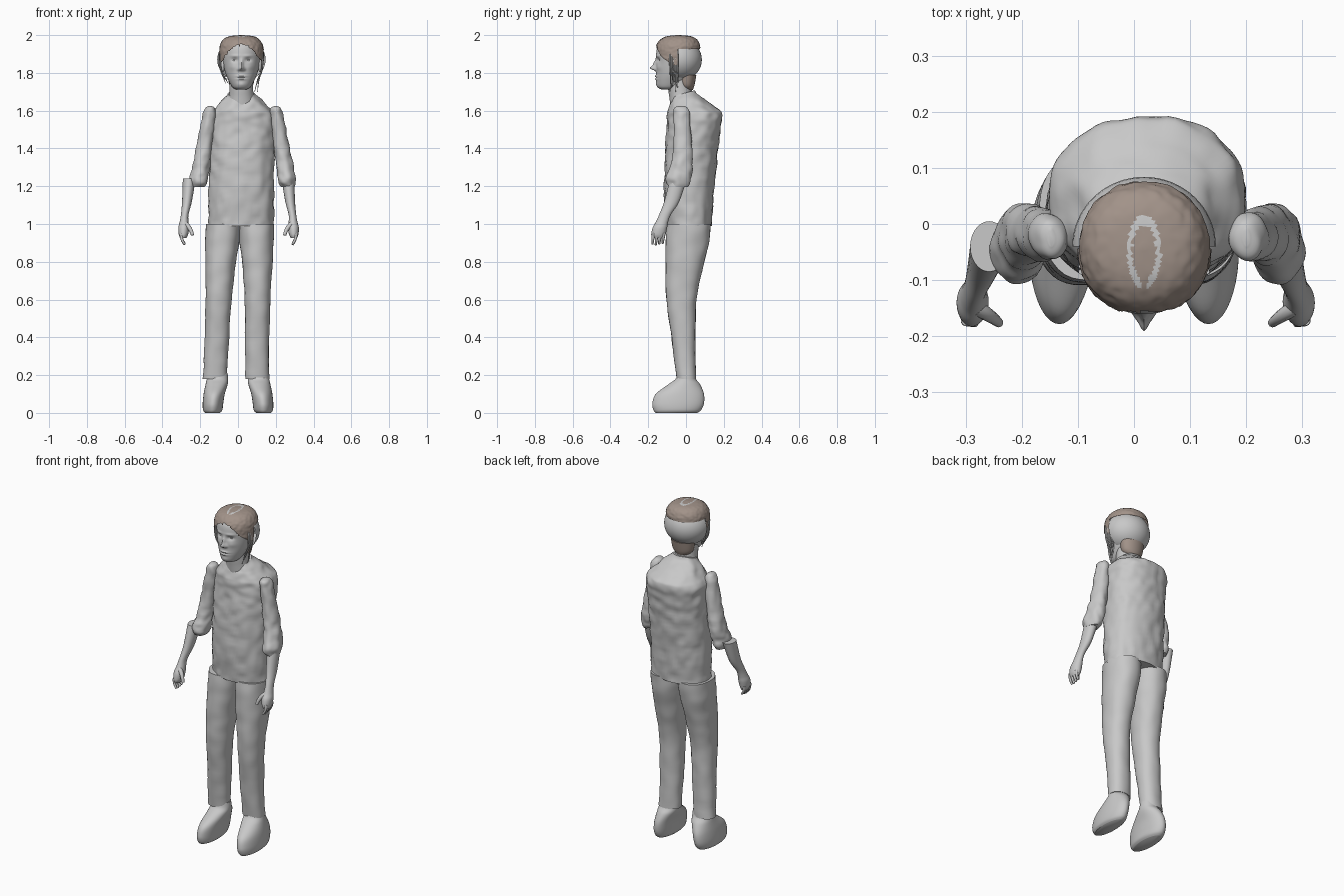
import bpy
import math
from mathutils import Vector, noise

cube = bpy.data.objects.get("Cube")
if cube:
    bpy.data.objects.remove(cube)


def make_material(name, colour):
    mat = bpy.data.materials.new(name)
    mat.use_nodes = True
    mat.diffuse_color = (*colour, 1)
    mat.node_tree.nodes["Principled BSDF"].inputs["Base Color"].default_value = (*colour, 1)
    return mat


GREY = make_material("plain_grey", (0.58, 0.58, 0.58))
BROWN = make_material("hair_brown", (0.36, 0.29, 0.25))
MID = 0.018  # centre line of the body


def smooth_step(a, b, c, d, t):
    """Catmull-Rom blend between b and c."""
    return tuple(0.5 * (2 * q + (r - p) * t + (2 * p - 5 * q + 4 * r - s) * t * t
                        + (3 * q - p - 3 * r + s) * t ** 3)
                 for p, q, r, s in zip(a, b, c, d))


def build_mesh(name, verts, faces, mat, angle=50):
    mesh = bpy.data.meshes.new(name)
    mesh.from_pydata(verts, [], faces)
    mesh.materials.append(mat)
    mesh.shade_smooth()
    mesh.set_sharp_from_angle(angle=math.radians(angle))
    obj = bpy.data.objects.new(name, mesh)
    bpy.context.collection.objects.link(obj)
    return obj


def loft(name, rings, mat=GREY, sides=40, steps=6, power=2.0, bumps=0.0, freq=22,
         shape=None, keep=None):
    """Skin over rings given as (z, x low, x high, y low, y high)."""
    padded = [rings[0]] + list(rings) + [rings[-1]]
    levels = []
    for i in range(len(rings) - 1):
        levels += [smooth_step(*padded[i:i + 4], s / steps) for s in range(steps)]
    levels.append(rings[-1])
    verts = []
    for z, x0, x1, y0, y1 in levels:
        cx, cy = (x0 + x1) / 2, (y0 + y1) / 2
        for k in range(sides):
            a = math.tau * k / sides
            c, s = math.cos(a), math.sin(a)
            c = math.copysign(abs(c) ** (2 / power), c)
            s = math.copysign(abs(s) ** (2 / power), s)
            p = Vector((cx + c * (x1 - x0) / 2, cy + s * (y1 - y0) / 2, z))
            if bumps:
                p += Vector((c, s, 0)) * noise.noise(p * freq) * bumps
            verts.append(shape(p) if shape else p)
    faces = []
    for i in range(len(levels) - 1):
        for k in range(sides):
            n = (k + 1) % sides
            faces.append((i * sides + k, i * sides + n, (i + 1) * sides + n, (i + 1) * sides + k))
    last = (len(levels) - 1) * sides
    faces.append(tuple(range(last, last + sides)))
    if rings[0][0] < rings[-1][0]:
        faces.append(tuple(reversed(range(sides))))
    if keep:
        faces = [f for f in faces if len(f) == 4 or f[0] >= last]
        faces = [f for f in faces if keep(sum((verts[v] for v in f), Vector()) / len(f))]
    return build_mesh(name, verts, faces, mat)


def mirrored(rings, axis, lean=0.0):
    """Rings flipped to the other side, optionally leaning out towards the ground."""
    return [(z, 2 * axis - x1 - lean * (1 - z), 2 * axis - x0 - lean * (1 - z), y0, y1)
            for z, x0, x1, y0, y1 in rings]


def strand(name, points, radius, mat=GREY, tip=0.6):
    """Tapering round curve through the points."""
    curve = bpy.data.curves.new(name, "CURVE")
    curve.dimensions = "3D"
    curve.bevel_depth = radius
    curve.bevel_resolution = 3
    curve.use_fill_caps = True
    spline = curve.splines.new("NURBS")
    spline.points.add(len(points) - 1)
    spline.order_u = 3
    spline.use_endpoint_u = True
    for i, p in enumerate(points):
        spline.points[i].co = (*p, 1)
        spline.points[i].radius = 1 + (tip - 1) * i / (len(points) - 1)
    curve.materials.append(mat)
    obj = bpy.data.objects.new(name, curve)
    bpy.context.collection.objects.link(obj)


# Shirt body, with the collar dipping at the front
def collar_dip(p):
    if p.z > 1.64:
        p.z += (p.z - 1.64) * 5 * min(p.y, 0.04)
    return p


loft("shirt", [(0.99, -.155, .19, -.10, .135), (1.2, -.155, .19, -.115, .15),
               (1.4, -.15, .195, -.11, .17), (1.52, -.15, .2, -.1, .185),
               (1.58, -.145, .195, -.1, .192), (1.61, -.125, .17, -.095, .17),
               (1.65, -.09, .13, -.08, .11), (1.68, -.06, .1, -.075, .06),
               (1.695, -.055, .09, -.07, .045)],
     sides=72, steps=9, power=2.25, bumps=0.008, shape=collar_dip)

# Trousers and shoes
leg = [(0.18, .04, .165, -.05, .052), (0.4, .037, .165, -.078, .05),
       (0.6, .035, .172, -.103, .055), (0.75, .025, .18, -.107, .085),
       (0.9, .01, .188, -.107, .12), (1.0, .005, .19, -.1, .13)]
shoe = [(0, .095, .175, -.16, .06), (0.015, .083, .185, -.172, .08),
        (0.05, .078, .187, -.178, .095), (0.1, .07, .182, -.16, .095),
        (0.15, .055, .172, -.095, .075), (0.18, .052, .165, -.055, .052),
        (0.21, .055, .16, -.045, .045)]
for side, trouser_rings, shoe_rings in (
        ("left", leg, shoe), ("right", mirrored(leg, 0.01, 0.05), mirrored(shoe, 0))):
    loft("trouser_leg_" + side, trouser_rings, steps=8, power=2.2, bumps=0.004, freq=14)
    loft("shoe_" + side, shoe_rings)

# Sleeves with rolled cuffs, forearms and palms
sleeve = [(1.625, .195, .205, -.04, -.01), (1.61, .172, .228, -.062, .012),
          (1.55, .172, .245, -.066, .022), (1.4, .19, .275, -.065, .032),
          (1.3, .202, .295, -.085, .035), (1.26, .208, .303, -.1, .03),
          (1.235, .212, .305, -.108, .025), (1.215, .215, .302, -.105, .02),
          (1.195, .232, .296, -.09, .008)]
arm = [(1.24, .23, .298, -.085, .005), (1.12, .25, .302, -.115, -.035),
       (1.05, .268, .308, -.142, -.08), (1.01, .268, .315, -.16, -.095),
       (0.98, .265, .322, -.177, -.1), (0.945, .27, .32, -.183, -.108),
       (0.925, .28, .312, -.178, -.115)]
for side, sign in (("left", 1), ("right", -1)):
    flip = sign < 0
    loft("sleeve_" + side, list(reversed(mirrored(sleeve, 0.026) if flip else sleeve)),
         bumps=0.007, freq=26)
    loft("forearm_" + side, list(reversed(mirrored(arm, 0.003) if flip else arm)), sides=28)

    def at(x, y, z):
        return (x if not flip else 0.006 - x, y, z)

    for i in range(4):
        y = -.172 + i * 0.018
        strand(f"finger_{side}_{i}", [at(.305, y, .95), at(.31, y - .003, .92),
                                      at(.288, y - .006, .89 + .004 * abs(i - 1))], 0.0095)
    strand("thumb_" + side, [at(.285, -.15, 1.0), at(.255, -.168, .98),
                             at(.247, -.176, .94)], 0.014)

# Neck
loft("neck", [(1.6, -.06, .096, -.08, .04), (1.67, -.048, .084, -.088, .035),
              (1.72, -.045, .08, -.095, .03), (1.8, -.045, .08, -.1, .03)])

# Head; features are (offset from middle, height, width, length, push outwards)
features = [(0, 1.825, .013, .011, .026), (0, 1.845, .009, .022, .016),
            (0, 1.782, .024, .005, .007), (0, 1.767, .02, .005, .006),
            (0, 1.774, .026, .002, -.004), (0, 1.738, .022, .012, .004)]
for s in (-1, 1):
    features += [(s * .035, 1.868, .018, .011, -.011), (s * .035, 1.89, .024, .006, .004),
                 (s * .014, 1.818, .008, .007, .008), (s * .045, 1.83, .02, .016, .004)]


def sculpt(p):
    if p.y < -0.07:
        for dx, z, width, length, push in features:
            p.y -= push * math.exp(-((p.x - MID - dx) / width) ** 2 - ((p.z - z) / length) ** 2)
    return p


loft("head", [(1.712, -.01, .045, -.13, -.06), (1.725, -.03, .066, -.15, -.02),
              (1.76, -.05, .086, -.158, .02), (1.8, -.067, .103, -.158, .05),
              (1.85, -.078, .114, -.158, .065), (1.9, -.082, .118, -.158, .068),
              (1.94, -.077, .113, -.15, .06), (1.97, -.058, .094, -.125, .035),
              (1.985, -.03, .066, -.085, 0)], sides=128, steps=10, shape=sculpt)


# Rounded pieces for eyes and ears
def ball(name, centre, size):
    bpy.ops.mesh.primitive_uv_sphere_add(segments=20, ring_count=12, radius=1, location=centre)
    obj = bpy.context.object
    obj.name, obj.scale = name, size
    obj.data.materials.append(GREY)
    bpy.ops.object.shade_smooth()


for side, s in (("left", 1), ("right", -1)):
    ball("eye_" + side, (MID + s * .035, -.131, 1.868), (.015, .011, .008))
    ball("ear_" + side, (MID + s * .098, -.05, 1.84), (.012, .022, .035))

# Smooth open shell over the back of the head
shell = []
for i in range(21):
    a = math.pi * (i / 20 - 0.5) * 0.995
    r, z = math.cos(a), 1.87 + 0.115 * math.sin(a)
    shell.append((z, MID - .128 * r, MID + .128 * r, -.04 - .124 * r, -.04 + .124 * r))
loft("head_back_shell", shell, sides=64, steps=1, keep=lambda c: c.y > -0.04)


# Hair cap: short at the back, parted over the forehead, longer at the temples
def in_hair(c):
    if c.y > -0.045:
        return c.z > 1.925
    ragged = 0.012 * noise.noise(Vector((c.x * 70, c.y * 70, 0)))
    return c.z > 1.95 - 0.11 * ((c.x - MID) / 0.115) ** 2 + ragged


hair = loft("hair_cap", [(1.83, -.095, .132, -.14, .05), (1.88, -.1, .137, -.16, .07),
                         (1.93, -.098, .135, -.162, .076), (1.96, -.09, .126, -.15, .069),
                         (1.982, -.072, .108, -.128, .052), (1.995, -.04, .076, -.095, .02),
                         (2.0, .013, .023, -.045, -.035)],
            BROWN, sides=120, steps=10, power=2.1, bumps=0.003, freq=60, keep=in_hair)

# Pale horseshoe parting on the crown, open at the front
hair.data.materials.append(GREY)
for face in hair.data.polygons:
    c = face.center
    d = math.hypot((c.x - MID) / 0.027, (c.y + 0.05) / 0.06)
    if c.z > 1.97 and 0.8 < d < 1.12 and not (c.y < -0.09 and abs(c.x - MID) < 0.006):
        face.material_index = 1

# Nape hair and loose side locks
loft("nape_hair", [(1.71, -.02, .055, -.02, .036), (1.735, -.045, .08, -.04, .045),
                   (1.79, -.055, .09, -.05, .055)], BROWN)
for i in range(5):
    z = 1.7 + 0.022 * (i % 3)
    y = -.085 + 0.01 * i
    for side, s in (("left", 1), ("right", -1)):
        low = z if s > 0 else z + 0.045
        strand(f"side_lock_{side}_{i}", [(MID + s * .112, y, 1.9), (MID + s * .115, y, 1.82),
                                         (MID + s * (.085 + .006 * (i % 2)), y + .004, 1.77),
                                         (MID + s * (.07 + .005 * i), y, low)], 0.005, tip=0.3)
